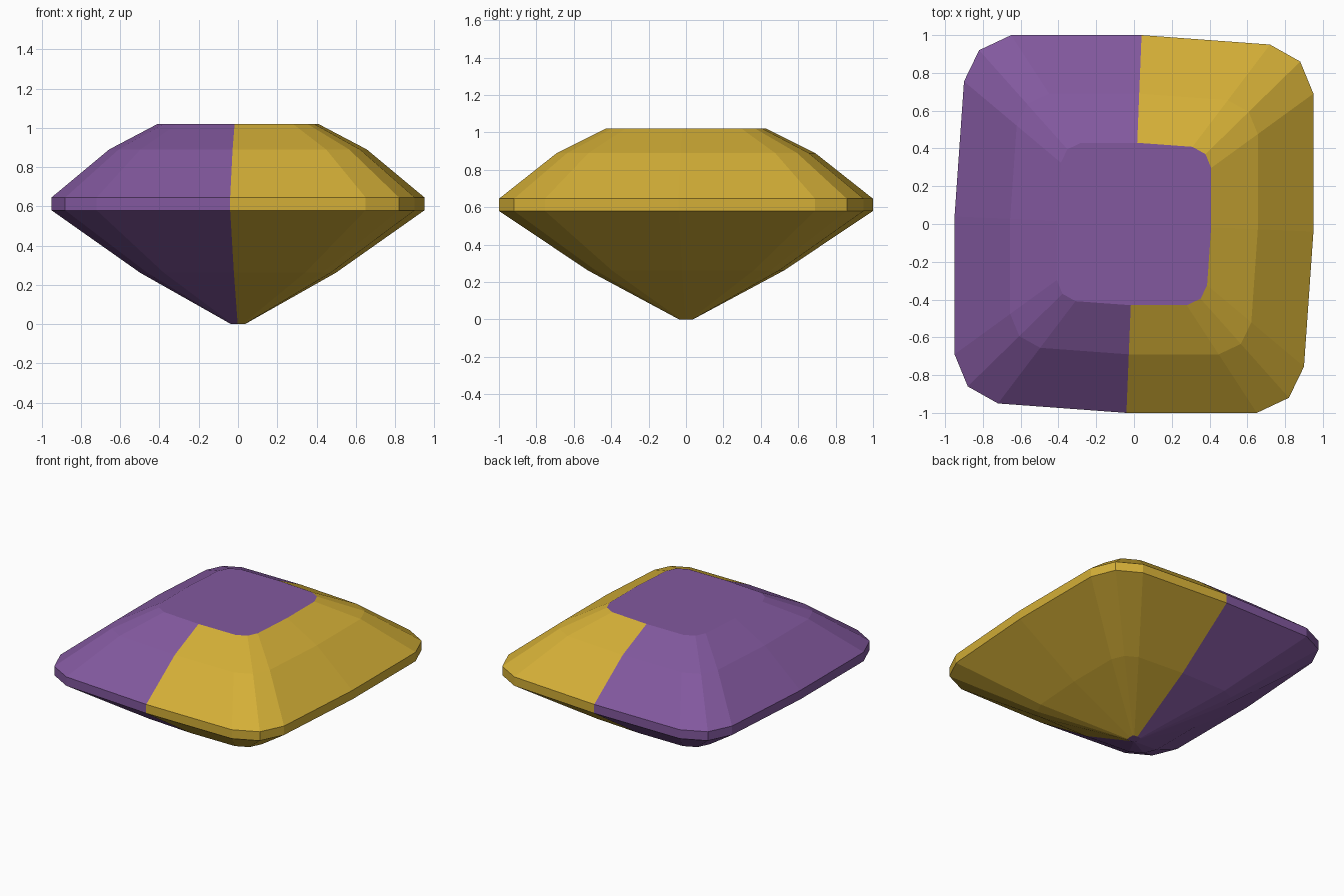
import bpy
import bmesh

if "Cube" in bpy.data.objects:
    bpy.data.objects.remove(bpy.data.objects["Cube"])


def make_material(name, rgb):
    mat = bpy.data.materials.new(name)
    mat.diffuse_color = (*rgb, 1.0)
    mat.use_nodes = True
    mat.node_tree.nodes["Principled BSDF"].inputs["Base Color"].default_value = mat.diffuse_color
    return mat


gold = make_material("gold", (0.658, 0.429, 0.038))
purple = make_material("purple", (0.223, 0.098, 0.342))

# Girdle outline: half of it, completed by a half turn
half = [(0.95, 0.69), (0.88, 0.86), (0.72, 0.95), (0.04, 1.0),
        (-0.65, 1.0), (-0.82, 0.92), (-0.90, 0.755), (-0.95, 0.04)]
outline = half + [(-x, -y) for x, y in half]
n = len(outline)

# Height and scale of each ring, from culet to table
rings = [(0.0, 0.037), (0.262, 0.525), (0.58, 1.0),
         (0.645, 1.0), (0.89, 0.69), (1.02, 0.43)]

bm = bmesh.new()
loops = [[bm.verts.new((x * s, y * s, z)) for x, y in outline] for z, s in rings]

# Facets between rings: one half gold, the other purple
for low, high in zip(loops, loops[1:]):
    for i in range(n):
        j = (i + 1) % n
        face = bm.faces.new((low[i], low[j], high[j], high[i]))
        face.material_index = 1 if 3 <= i < 11 else 0

# Flat table on top and tiny culet below
for cap in (loops[-1], loops[0][::-1]):
    bm.faces.new(cap).material_index = 1

mesh = bpy.data.meshes.new("cut_gem")
bm.to_mesh(mesh)
bm.free()
mesh.materials.append(gold)
mesh.materials.append(purple)
gem = bpy.data.objects.new("cut_gem", mesh)
bpy.context.collection.objects.link(gem)
